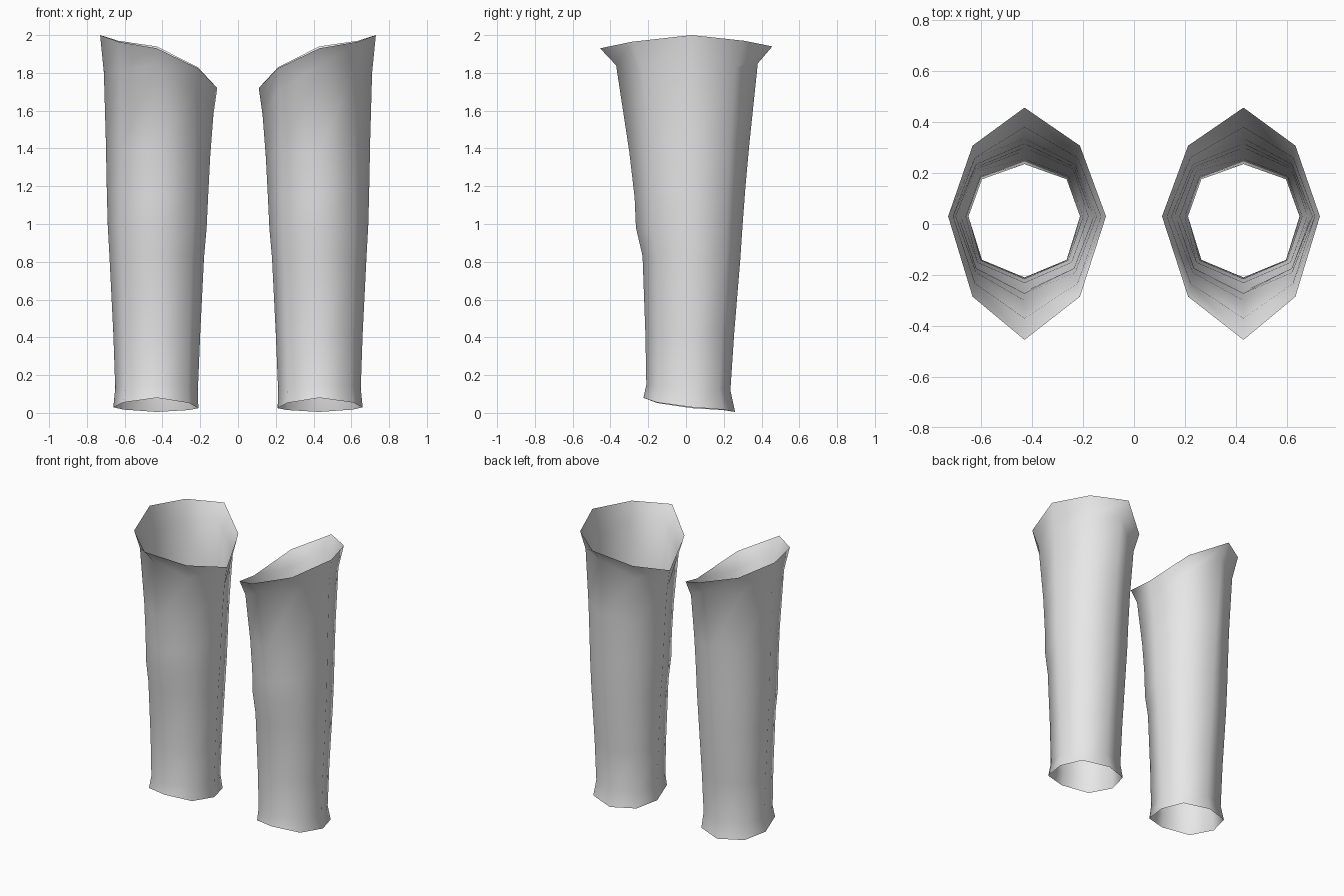
import bpy
import bmesh

cube = bpy.data.objects.get("Cube")
if cube:
    bpy.data.objects.remove(cube, do_unlink=True)

GREY = (0.8, 0.8, 0.8, 1.0)
cloth = bpy.data.materials.new("plain grey cloth")
cloth.use_nodes = True
cloth.diffuse_color = GREY
cloth.node_tree.nodes["Principled BSDF"].inputs["Base Color"].default_value = GREY

# Four outlines of one sleeve, hem to cuff, as (offset, height)
OUTER = [(.66, .03), (.65, .13), (.66, .42), (.68, .82), (.69, 1.0), (.695, 1.2), (.70, 1.45), (.71, 1.8), (.73, 2.0)]
INNER = [(.21, .025), (.212, .13), (.20, .42), (.18, .82), (.166, .98), (.158, 1.15), (.147, 1.36), (.13, 1.58), (.11, 1.72)]
FRONT = [(-.225, .08), (-.21, .15), (-.215, .42), (-.23, .83), (-.265, .98), (-.272, 1.14), (-.30, 1.38), (-.37, 1.84), (-.455, 1.93)]
BACK = [(.26, .005), (.235, .12), (.255, .42), (.288, .82), (.30, 1.0), (.315, 1.2), (.335, 1.42), (.38, 1.85), (.457, 1.94)]
MID_X, MID_Y = .43, .03


def ring_points(level):
    """Eight points around one level, counter-clockwise from the outer side."""
    t = level / (len(OUTER) - 1)
    kx, ky = .77 - .09 * t, .72 - .07 * t
    (ox, oz), (ix, iz) = OUTER[level], INNER[level]
    (fy, fz), (by, bz) = FRONT[level], BACK[level]

    def corner(x, xz, y, yz):
        return (MID_X + (x - MID_X) * kx, MID_Y + (y - MID_Y) * ky, (xz + yz) / 2)

    return [(ox, MID_Y, oz), corner(ox, oz, by, bz), (MID_X, by, bz), corner(ix, iz, by, bz),
            (ix, MID_Y, iz), corner(ix, iz, fy, fz), (MID_X, fy, fz), corner(ox, oz, fy, fz)]


def make_leg(name, side):
    """Open eight-sided tube, mirrored by side."""
    bm = bmesh.new()
    rings = [[bm.verts.new((side * x, y, z)) for x, y, z in ring_points(i)]
             for i in range(len(OUTER))]
    for low, high in zip(rings, rings[1:]):
        for i in range(8):
            j = (i + 1) % 8
            quad = [low[i], low[j], high[j], high[i]]
            face = bm.faces.new(quad if side > 0 else quad[::-1])
            face.smooth = True
    mesh = bpy.data.meshes.new(name)
    bm.to_mesh(mesh)
    bm.free()
    mesh.materials.append(cloth)
    obj = bpy.data.objects.new(name, mesh)
    bpy.context.collection.objects.link(obj)


make_leg("left_trouser_leg", 1)
make_leg("right_trouser_leg", -1)
